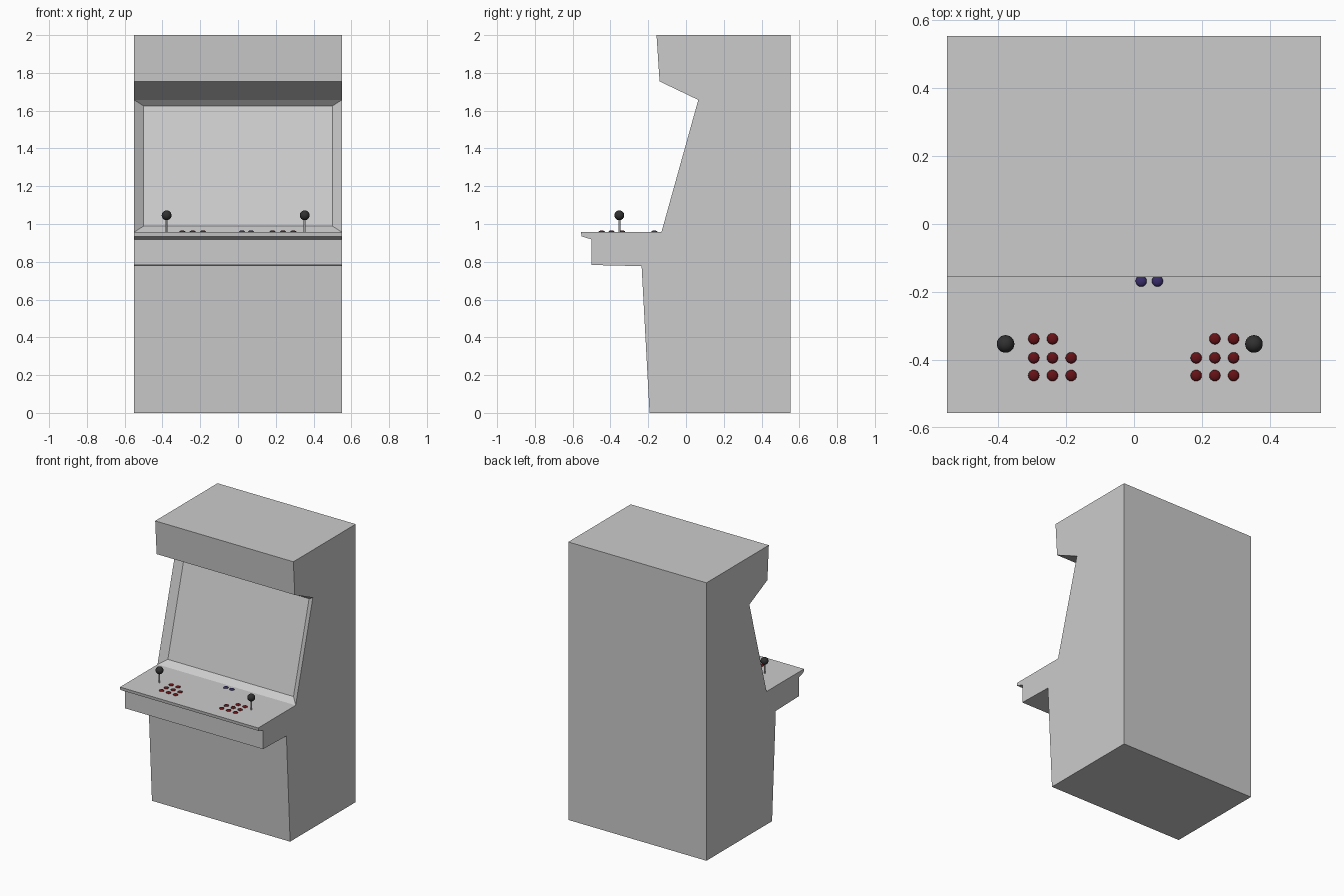
import bpy, bmesh
from mathutils import Matrix

if "Cube" in bpy.data.objects:
    bpy.data.objects.remove(bpy.data.objects["Cube"])


def material(name, color):
    m = bpy.data.materials.new(name)
    m.diffuse_color = (*color, 1)
    m.use_nodes = True
    m.node_tree.nodes["Principled BSDF"].inputs["Base Color"].default_value = m.diffuse_color
    return m


RED = material("dark_red", (0.13, 0.006, 0.008))
BLUE = material("dark_blue", (0.04, 0.025, 0.14))
BLACK = material("charcoal", (0.03, 0.03, 0.03))
HALF, DECK = 0.55, 0.957


def finish(bm, name, mat=None, smooth=False):
    bmesh.ops.recalc_face_normals(bm, faces=bm.faces)
    mesh = bpy.data.meshes.new(name)
    bm.to_mesh(mesh)
    bm.free()
    ob = bpy.data.objects.new(name, mesh)
    bpy.context.collection.objects.link(ob)
    if mat:
        mesh.materials.append(mat)
    if smooth:
        mesh.shade_smooth()
    return ob


def ellipsoid(name, loc, size, mat, seg=16, rings=10):
    bm = bmesh.new()
    bmesh.ops.create_uvsphere(
        bm, u_segments=seg, v_segments=rings, radius=1,
        matrix=Matrix.Translation(loc) @ Matrix.Diagonal((*size, 1)))
    return finish(bm, name, mat, True)


# Cabinet: side profile (y, z) swept across the width
profile = [(-0.156, 2.0), (-0.14, 1.755), (0.065, 1.657), (-0.13, DECK),
           (-0.556, DECK), (-0.553, 0.935), (-0.50, 0.918), (-0.50, 0.783),
           (-0.235, 0.777), (-0.193, 0), (0.553, 0), (0.553, 2.0)]
bm = bmesh.new()
side = bm.faces.new([bm.verts.new((-HALF, y, z)) for y, z in profile])
swept = bmesh.ops.extrude_face_region(bm, geom=[side], use_keep_orig=True)
bmesh.ops.translate(bm, vec=(2 * HALF, 0, 0),
                    verts=[v for v in swept["geom"] if isinstance(v, bmesh.types.BMVert)])

# Screen: the sloped face is extruded, shrunk and pushed back into the cabinet
bm.faces.ensure_lookup_table()
screen = next(f for f in bm.faces if len(f.verts) == 4
              and abs(f.calc_center_median().z - (1.657 + DECK) / 2) < 0.01
              and f.calc_center_median().y < 0.1)
inner = bmesh.ops.extrude_discrete_faces(bm, faces=[screen])["faces"][0]
center = inner.calc_center_median()
bmesh.ops.scale(bm, vec=(0.909,) * 3, space=Matrix.Translation(-center), verts=inner.verts)
bmesh.ops.translate(bm, vec=(0, 0.038, 0), verts=inner.verts)
finish(bm, "cabinet")

# Joysticks: thin shaft with a round knob
for label, x in (("left", -0.378), ("right", 0.353)):
    bm = bmesh.new()
    bmesh.ops.create_cone(bm, cap_ends=True, segments=12, radius1=0.005, radius2=0.005,
                          depth=0.09, matrix=Matrix.Translation((x, -0.353, DECK + 0.04)))
    shaft = finish(bm, label + "_joystick_shaft", None, True)
    shaft.data.set_sharp_from_angle(angle=0.6)
    ellipsoid(label + "_joystick_knob", (x, -0.353, 1.046), (0.026,) * 3, BLACK, 24, 14)

# Action buttons: a 3x3 block for each player without the inner rear button
for label, sign in (("left", -1), ("right", 1)):
    for r, y in enumerate((-0.338, -0.394, -0.446)):
        for c, x in enumerate((0.294, 0.239, 0.184)):
            if (r, c) != (0, 2):
                ellipsoid(f"{label}_button_{r}_{c}", (sign * x - 0.001, y, DECK),
                          (0.0165, 0.0165, 0.009), RED)

# Start buttons
for i, x in enumerate((0.021, 0.069)):
    ellipsoid(f"start_button_{i}", (x, -0.168, DECK), (0.0165, 0.0165, 0.009), BLUE)
